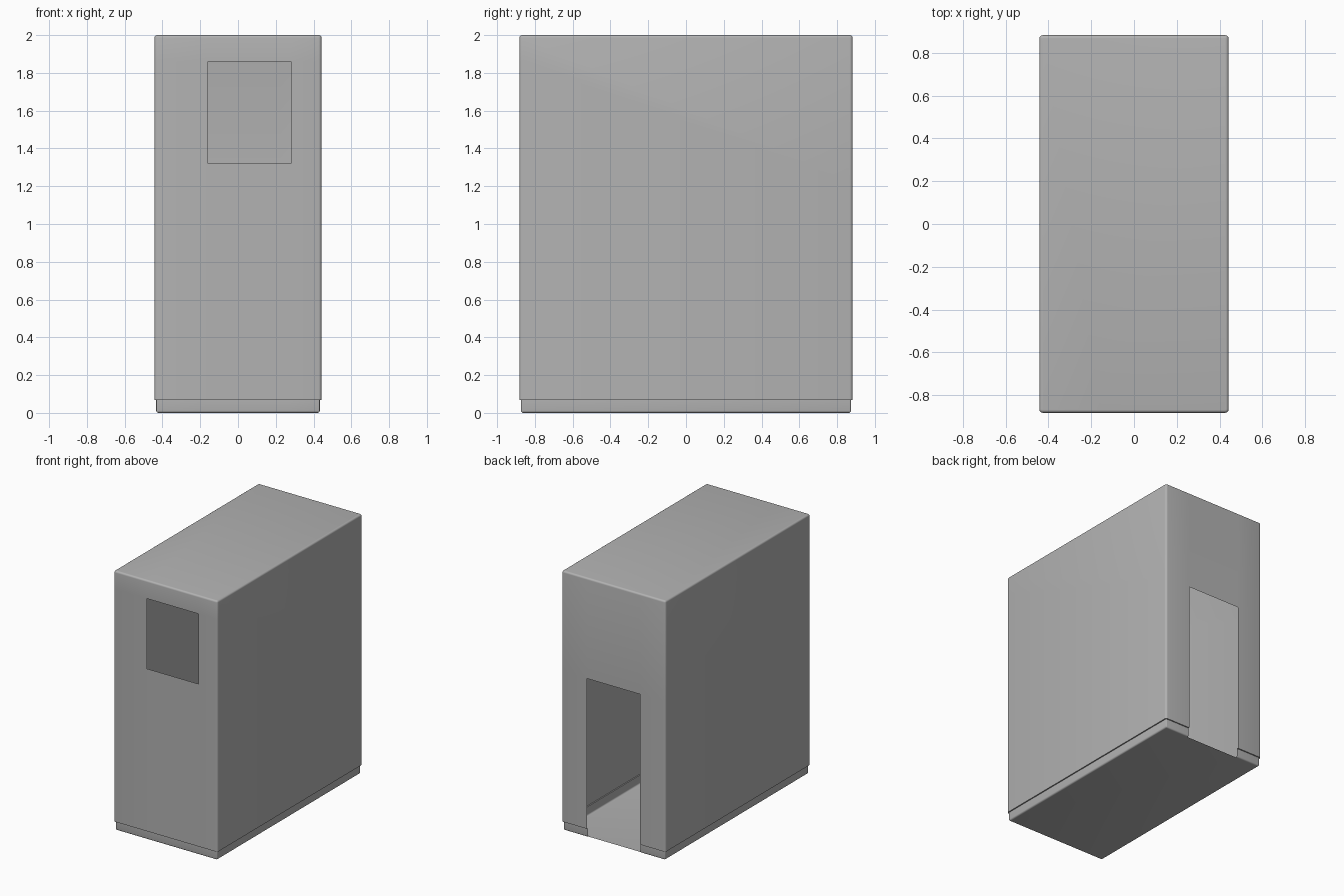
import bpy, bmesh, math
from mathutils import Vector

if "Cube" in bpy.data.objects:
    bpy.data.objects.remove(bpy.data.objects["Cube"])

HX, HY, R, SEG = 0.442, 0.882, 0.016, 4


def ring(bm, inset, z):
    """Rounded rectangle of vertices, inset from the outer wall."""
    verts = []
    for i, (sx, sy) in enumerate([(1, 1), (-1, 1), (-1, -1), (1, -1)]):
        r = max(R - inset, 0.003)
        cx, cy = sx * (HX - inset - r), sy * (HY - inset - r)
        for k in range(SEG + 1):
            a = math.pi / 2 * (i + k / SEG)
            verts.append(bm.verts.new((cx + r * math.cos(a), cy + r * math.sin(a), z)))
    return verts


def cut_opening(bm, side, x0, x1, z0, z1):
    """Slice a rectangle into the front (-1) or back (1) wall and remove it."""
    planes = [((x0, 0, 0), (1, 0, 0)), ((x1, 0, 0), (1, 0, 0)),
              ((0, 0, z0), (0, 0, 1)), ((0, 0, z1), (0, 0, 1))]

    def wall():
        return [f for f in bm.faces if f.calc_center_median().y * side > HY - 0.05]

    for co, no in planes:
        faces = wall()
        edges = {e for f in faces for e in f.edges}
        verts = {v for f in faces for v in f.verts}
        bmesh.ops.bisect_plane(bm, geom=faces + list(edges) + list(verts),
                               plane_co=Vector(co), plane_no=Vector(no), dist=1e-5)
    gone = []
    for f in wall():
        c = f.calc_center_median()
        if x0 < c.x < x1 and z0 < c.z < z1:
            gone.append(f)
    bmesh.ops.delete(bm, geom=gone, context='FACES')


# Wall profile: rounded plinth, small ledge, tall wall, rounded roof edge
arc = [math.pi / 2 * k / SEG for k in range(SEG + 1)]
profile = [(0.009 + 0.012 * (1 - math.sin(a)), 0.012 * (1 - math.cos(a))) for a in arc]
profile += [(0.009, 0.068), (0.0, 0.068)]
profile += [(0.014 * (1 - math.cos(a)), 2 - 0.014 * (1 - math.sin(a))) for a in arc]

bm = bmesh.new()
rings = [ring(bm, inset, z) for inset, z in profile]
for lo, hi in zip(rings, rings[1:]):
    n = len(lo)
    for i in range(n):
        j = (i + 1) % n
        bm.faces.new((lo[i], lo[j], hi[j], hi[i]))

# Floor and roof
bm.faces.new(rings[0][::-1])
bm.faces.new(rings[-1])

# Front window and back doorway
cut_opening(bm, -1, -0.158, 0.28, 1.32, 1.86)
cut_opening(bm, 1, -0.225, 0.226, -0.01, 1.226)

mesh = bpy.data.meshes.new("booth_shell")
bm.to_mesh(mesh)
bm.free()
booth = bpy.data.objects.new("booth_shell", mesh)
bpy.context.collection.objects.link(booth)

# Mid-grey paint
paint = bpy.data.materials.new("grey_paint")
paint.diffuse_color = (0.45, 0.45, 0.45, 1)
paint.use_nodes = True
paint.node_tree.nodes["Principled BSDF"].inputs["Base Color"].default_value = paint.diffuse_color
mesh.materials.append(paint)

bpy.context.view_layer.objects.active = booth
booth.select_set(True)
bpy.ops.object.shade_smooth_by_angle(angle=math.radians(35))
